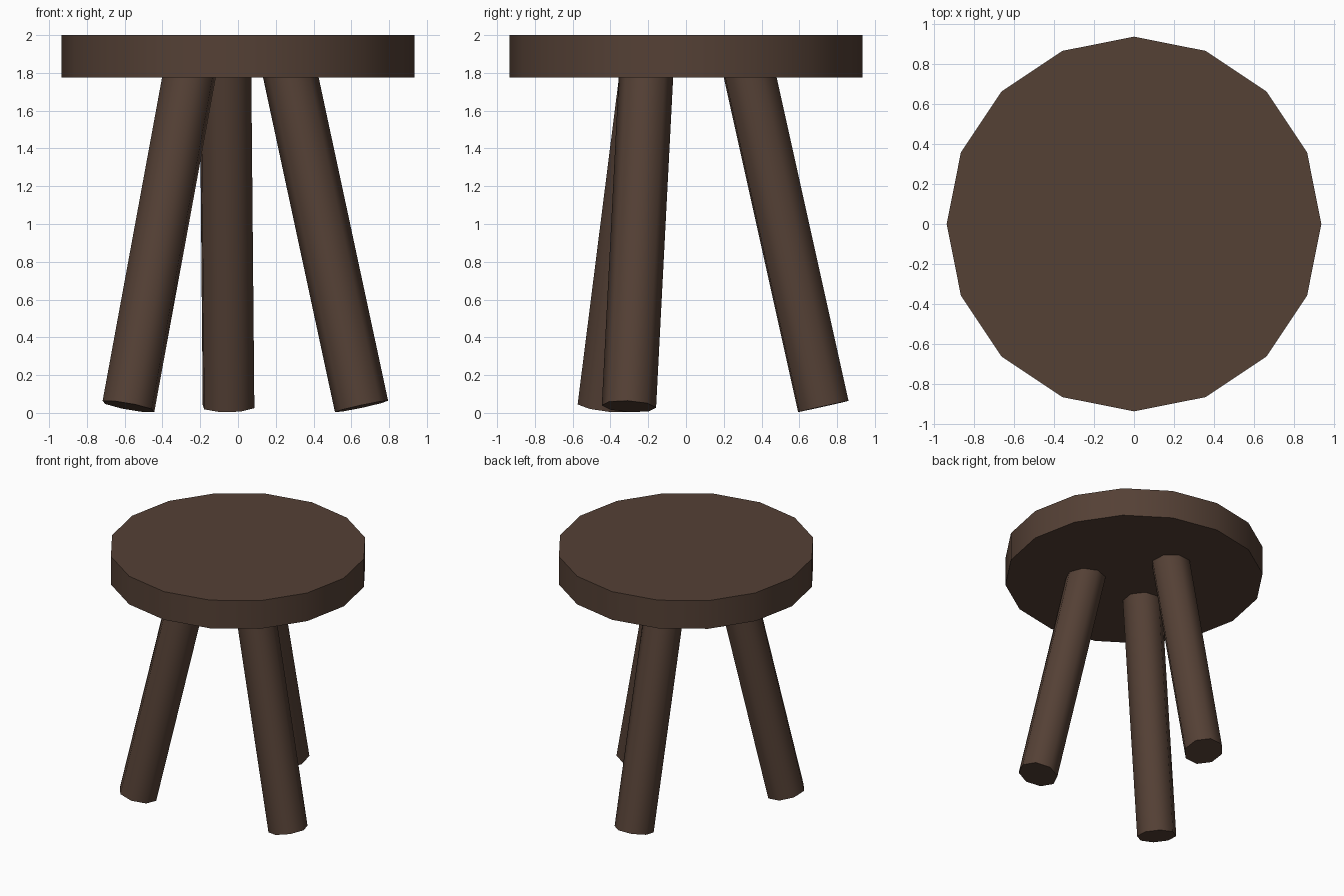
import bpy, math
from mathutils import Vector, Matrix

if "Cube" in bpy.data.objects:
    bpy.data.objects.remove(bpy.data.objects["Cube"])

wood = bpy.data.materials.new("dark_wood")
wood.diffuse_color = (0.09, 0.052, 0.036, 1)
wood.use_nodes = True
wood.node_tree.nodes["Principled BSDF"].inputs["Base Color"].default_value = wood.diffuse_color


def finish(name):
    ob = bpy.context.object
    ob.name = name
    ob.data.materials.append(wood)
    bpy.ops.object.shade_smooth_by_angle(angle=math.radians(60))
    return ob


# Round seat with 16 sides
bpy.ops.mesh.primitive_cylinder_add(vertices=16, radius=0.935, depth=0.225,
                                    location=(0, 0, 1.8875))
finish("seat")


def leg(name, foot, head, radius=0.144):
    """Octagonal leg splayed from foot to head, one flat facing outwards."""
    foot, head = Vector(foot), Vector(head)
    head += (head - foot).normalized() * 0.08     # tenon hidden inside the seat
    z = (head - foot).normalized()
    out = Vector((foot.x, foot.y, 0))
    x = (out - z * out.dot(z)).normalized()
    y = z.cross(x)
    basis = Matrix((x, y, z)).transposed().to_4x4()
    bpy.ops.mesh.primitive_cylinder_add(vertices=8, radius=radius,
                                        depth=(head - foot).length)
    ob = finish(name)
    ob.data.transform(Matrix.Rotation(math.radians(22.5), 4, 'Z'))
    ob.matrix_world = Matrix.Translation((foot + head) / 2) @ basis


# Three splayed legs
leg("back_leg", (-0.05, 0.727, 0.034), (-0.066, 0.34, 1.775))
leg("front_left_leg", (-0.58, -0.435, 0.034), (-0.26, -0.215, 1.775))
leg("front_right_leg", (0.654, -0.302, 0.034), (0.28, -0.212, 1.775))
